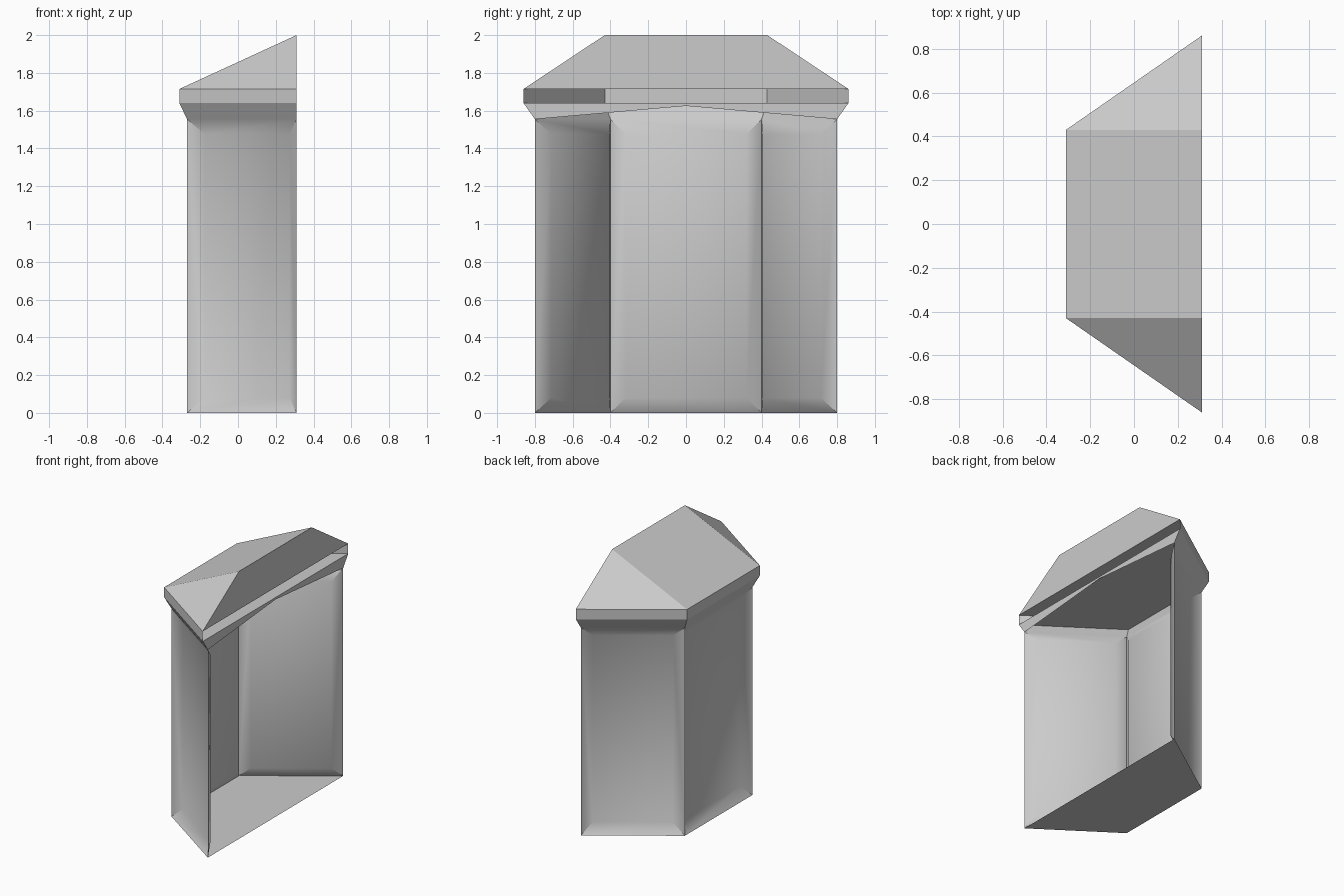
import bpy, bmesh

if "Cube" in bpy.data.objects:
    bpy.data.objects.remove(bpy.data.objects["Cube"])

BACK = 0.31  # open side that would meet a building wall


def plan(front_x, front_y, back_y, z):
    """Trapezoid outline: back, front, front, back."""
    return [(BACK, -back_y, z), (front_x, -front_y, z),
            (front_x, front_y, z), (BACK, back_y, z)]


def add_loop(bm, pts):
    return [bm.verts.new(p) for p in pts]


def bridge(bm, lo, hi):
    """Three outward-facing quads, leaving the back open."""
    return [bm.faces.new((lo[i + 1], lo[i], hi[i], hi[i + 1])) for i in range(3)]


def finish(bm, name, smooth=False):
    bm.normal_update()
    mesh = bpy.data.meshes.new(name)
    bm.to_mesh(mesh)
    bm.free()
    ob = bpy.data.objects.new(name, mesh)
    bpy.context.collection.objects.link(ob)
    if smooth:
        bpy.ops.object.select_all(action='DESELECT')
        ob.select_set(True)
        bpy.context.view_layer.objects.active = ob
        bpy.ops.object.shade_smooth_by_angle(angle=0.56)
    return ob


# Bay walls: floor, three panelled walls, flared cornice, ceiling
bm = bmesh.new()
base = add_loop(bm, plan(-0.27, 0.40, 0.80, 0))
top = add_loop(bm, plan(-0.27, 0.40, 0.80, 1.555))
eave = add_loop(bm, plan(-0.31, 0.43, 0.86, 1.64))
walls = bridge(bm, base, top)
bridge(bm, top, eave)
bm.faces.new(base)
bm.faces.new(eave[::-1])

# Arched lintel across the open back
peak = bm.verts.new((BACK, 0, 1.625))
bm.faces.new((eave[0], top[0], peak, top[3], eave[3]))

# Recessed window panels
bm.normal_update()
bmesh.ops.inset_individual(bm, faces=walls, thickness=0.08, depth=-0.05,
                           use_even_offset=True)
finish(bm, "bay_walls", smooth=True)

# Eave band, open at the back
bm = bmesh.new()
bridge(bm, add_loop(bm, plan(-0.31, 0.43, 0.86, 1.64)),
       add_loop(bm, plan(-0.31, 0.43, 0.86, 1.715)))
finish(bm, "eave_band")

# Hipped lean-to roof
bm = bmesh.new()
r = add_loop(bm, plan(-0.31, 0.43, 0.86, 1.715))
ridge = [bm.verts.new((BACK, y, 2.0)) for y in (-0.43, 0.43)]
bm.faces.new(r)                                       # underside
bm.faces.new((r[1], r[0], ridge[0]))                  # hips
bm.faces.new((r[3], r[2], ridge[1]))
bm.faces.new((r[2], r[1], ridge[0], ridge[1]))        # main slope
bm.faces.new((r[0], r[3], ridge[1], ridge[0]))        # back gable
finish(bm, "hipped_roof")
